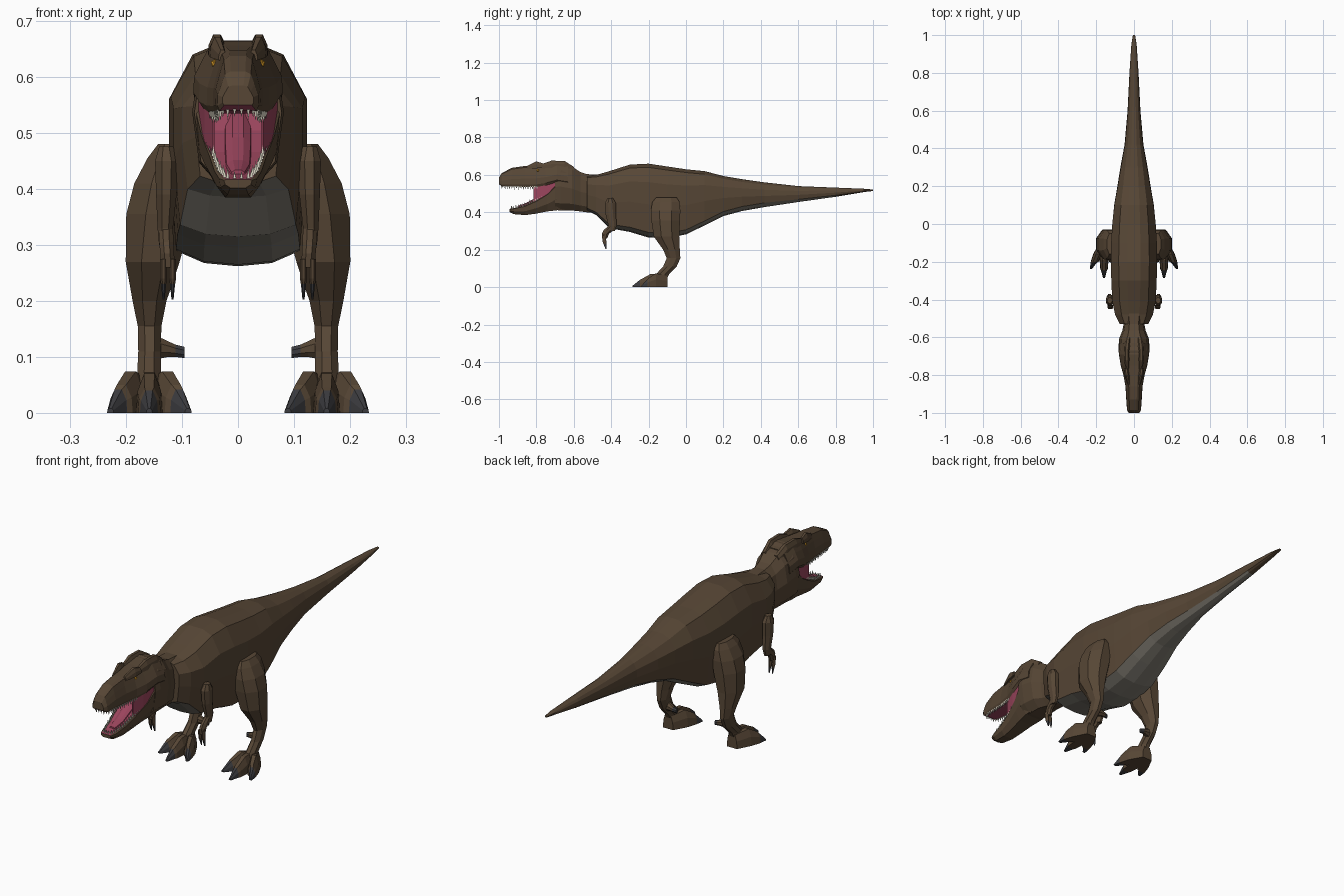
import bpy, bmesh, math
from mathutils import Vector


def material(name, rgb):
    m = bpy.data.materials.new(name)
    m.diffuse_color = (*rgb, 1)
    return m


HIDE = material("hide", (0.095, 0.062, 0.036))
BELLY = material("belly", (0.2, 0.185, 0.155))
PINK = material("mouth_pink", (0.33, 0.06, 0.11))
BONE = material("tooth", (0.6, 0.57, 0.47))
CLAW = material("claw", (0.045, 0.045, 0.05))
AMBER = material("eye", (0.7, 0.33, 0.02))


def finish(name, bm, mats, mirror):
    bmesh.ops.recalc_face_normals(bm, faces=bm.faces)
    me = bpy.data.meshes.new(name)
    bm.to_mesh(me)
    bm.free()
    for m in mats:
        me.materials.append(m)
    ob = bpy.data.objects.new(name, me)
    bpy.context.collection.objects.link(ob)
    if mirror:
        mod = ob.modifiers.new("mirror", "MIRROR")
        mod.use_mirror_merge = False
    return ob


def whole(half):
    """Closed section from its right half; u is -1..1, v is 0..1."""
    inner = [p for p in half if p[0] > 0]
    return half + [(-u, v) for u, v in reversed(inner)]


def loft(name, axis, rings, section, mats=(HIDE,), paint=lambda i, j: 0, mirror=False):
    """Skin rings (t, a0, a1, b0, b1); section is a list or a function of t."""
    bm = bmesh.new()
    loops = []
    for t, a0, a1, b0, b1 in rings:
        sec = section(t) if callable(section) else section
        ring = []
        for u, v in sec:
            a, b = a0 + (a1 - a0) * (u + 1) / 2, b0 + (b1 - b0) * v
            ring.append(bm.verts.new({"x": (t, a, b), "y": (a, t, b), "z": (a, b, t)}[axis]))
        loops.append(ring)
    n = len(loops[0])
    for i in range(len(loops) - 1):
        for j in range(n):
            k = (j + 1) % n
            f = bm.faces.new((loops[i][j], loops[i][k], loops[i + 1][k], loops[i + 1][j]))
            f.material_index = paint(i, j)
    bm.faces.new(loops[0])
    end = bm.faces.new(loops[-1])
    end.material_index = paint(len(loops) - 2, n // 2)
    return finish(name, bm, mats, mirror)


def sym(rings):
    """Rings (t, half width, low, high) centred on x = 0."""
    return [(t, -w, w, lo, hi) for t, w, lo, hi in rings]


OCT = [(0.5 * math.sqrt(2) * 1.3 * c, 0.5 + 0.5 * s) for c, s in
       [(math.cos(math.radians(22.5 + 45 * k)) * 1.08, math.sin(math.radians(22.5 + 45 * k)) * 1.08)
        for k in range(8)]]
TOE = whole([(1, 0), (0.9, 0.55), (0.4, 1)])

# Trunk and tail: boxy barrel section that blends into a rounder tail
BOXY = [(0, 0), (0.5, 0.015), (0.9, 0.07), (1, 0.45), (1, 0.75), (0.66, 0.95), (0.28, 1), (0, 1)]
ROUND = [(0, 0), (0.45, 0.04), (0.82, 0.17), (1, 0.45), (0.94, 0.7), (0.65, 0.9), (0.28, 0.99), (0, 1)]


def body_section(t):
    k = min(1, max(0, (t - 0.05) / 0.35))
    return whole([(p[0] + (q[0] - p[0]) * k, p[1] + (q[1] - p[1]) * k) for p, q in zip(BOXY, ROUND)])


trunk = sym([(-0.53, .075, .41, .595), (-.48, .1, .385, .6), (-.41, .115, .315, .62),
             (-.3, .12, .295, .655), (-.2, .123, .265, .66), (-.1, .121, .262, .645),
             (0, .115, .282, .63), (.1, .105, .33, .62), (.2, .088, .38, .594),
             (.3, .072, .407, .577), (.42, .05, .428, .56), (.6, .034, .455, .54),
             (.8, .024, .483, .532), (.95, .014, .508, .526), (1, .006, .514, .522)])
loft("body_and_tail", "y", trunk, body_section, (HIDE, BELLY),
     lambda i, j: int(j in (0, 1, 12, 13) and i < 12))

# Neck and back of the skull
NECK = whole([(0.45, 0), (0.85, 0.15), (1, 0.5), (0.85, 0.82), (0.45, 1)])
loft("neck", "y", sym([(-.44, .06, .4, .6), (-.53, .055, .4, .604), (-.565, .062, .405, .615),
                       (-.61, .08, .41, .645), (-.67, .082, .41, .665), (-.7, .078, .412, .66)]), NECK)

# Upper jaw with pink palate
SKULL = whole([(0.88, 0), (1, 0.12), (0.98, 0.4), (0.8, 0.68), (0.62, 0.93), (0.35, 1)])
loft("upper_jaw", "y", sym([(-1, .028, .55, .585), (-.985, .037, .54, .61), (-.93, .041, .538, .638),
                            (-.86, .045, .535, .648), (-.8, .056, .535, .652), (-.75, .07, .543, .656),
                            (-.69, .08, .56, .664), (-.63, .078, .55, .655)]),
     SKULL, (HIDE, PINK), lambda i, j: int(j == 11))

# Lower jaw with pink floor
JAW = whole([(0.55, 0), (0.92, 0.4), (1, 0.9), (0.84, 1)])
loft("lower_jaw", "y", sym([(-.945, .025, .402, .417), (-.92, .034, .39, .422), (-.86, .042, .385, .437),
                            (-.8, .051, .393, .466), (-.74, .065, .405, .505), (-.69, .077, .411, .56),
                            (-.63, .07, .415, .56)]),
     JAW, (HIDE, PINK), lambda i, j: int(j == 3))

# Cheek skin and tongue
BAR = [(1, 0), (1, 1), (-1, 1), (-1, 0)]
loft("cheek", "y", [(-.815, .041, .045, .455, .54), (-.76, .056, .06, .485, .55),
                    (-.69, .068, .072, .53, .57)], BAR, (PINK,), mirror=True)
loft("tongue", "y", sym([(-.9, .013, .425, .434), (-.85, .023, .437, .452), (-.78, .025, .47, .492),
                         (-.7, .025, .52, .545)]), TOE, (PINK,))

# Brow ridges and rear crests
loft("brow_ridge", "y", [(-.85, .02, .035, .63, .648), (-.8, .024, .05, .635, .672),
                         (-.765, .03, .053, .64, .662)], TOE, mirror=True)
loft("skull_crest", "y", [(-.77, .025, .045, .635, .658), (-.72, .022, .054, .635, .676),
                          (-.65, .02, .054, .635, .675), (-.6, .015, .045, .62, .643)], TOE, mirror=True)

# Eyes
bm = bmesh.new()
bmesh.ops.create_icosphere(bm, subdivisions=1, radius=0.008)
bmesh.ops.translate(bm, verts=bm.verts, vec=(0.041, -0.793, 0.624))
finish("eye", bm, (AMBER,), True)


# Teeth: cones spaced along the jaw rims
def teeth(name, path, length, count):
    bm = bmesh.new()
    pts = [Vector(p) for p in path]
    total = sum((b - a).length for a, b in zip(pts, pts[1:]))
    for k in range(count):
        d = total * (k + 0.5) / count
        for a, b in zip(pts, pts[1:]):
            seg = (b - a).length
            if d <= seg:
                break
            d -= seg
        p = a.lerp(b, d / seg)
        size = length * (1.1 if k % 2 else 0.85)
        base = [bm.verts.new(p + Vector((.0045 * math.cos(q), .0055 * math.sin(q), 0)))
                for q in (0.8, 2.37, 3.94, 5.5)]
        tip = bm.verts.new(p + Vector((0, 0, size)))
        bm.faces.new(base)
        for i in range(4):
            bm.faces.new((base[i], base[(i + 1) % 4], tip))
    finish(name, bm, (BONE,), True)


teeth("upper_teeth", [(0, -.986, .545), (.025, -.984, .545), (.034, -.96, .542), (.04, -.86, .539),
                      (.05, -.79, .54)], -.02, 18)
teeth("lower_teeth", [(0, -.936, .416), (.022, -.93, .418), (.035, -.87, .433), (.047, -.8, .465),
                      (.055, -.765, .485)], .019, 16)

# Legs: thigh, shin and ankle in one skin
loft("leg", "z", [(.48, .1, .145, -.16, -.05), (.455, .085, .165, -.18, -.035),
                  (.41, .075, .19, -.188, -.03), (.355, .075, .205, -.185, -.032),
                  (.27, .1, .205, -.172, -.036), (.2, .125, .191, -.122, -.033),
                  (.155, .135, .181, -.103, -.03), (.11, .136, .18, -.122, -.05),
                  (.07, .136, .182, -.16, -.09), (0, .13, .19, -.18, -.125)], OCT, mirror=True)

# Toes with dark claws
TOES = {
    "outer_toe": [(-.1, .15, .185, 0, .06), (-.16, .168, .216, 0, .074), (-.2, .188, .229, 0, .05),
                  (-.206, .198, .23, 0, .042), (-.238, .222, .234, 0, .008)],
    "middle_toe": [(-.11, .135, .18, 0, .075), (-.19, .135, .182, 0, .07), (-.235, .138, .179, 0, .045),
                   (-.245, .143, .175, 0, .04), (-.285, .153, .164, 0, .008)],
    "inner_toe": [(-.1, .135, .17, 0, .06), (-.16, .102, .15, 0, .074), (-.2, .09, .131, 0, .05),
                  (-.206, .089, .121, 0, .042), (-.238, .083, .095, 0, .008)],
}
for name, rings in TOES.items():
    loft(name, "y", rings, TOE, (HIDE, CLAW), lambda i, j: int(i == 3), True)
loft("dew_claw", "x", [(.15, -.1, -.06, .095, .14), (.125, -.09, -.06, .1, .128),
                       (.112, -.085, -.06, .1, .122), (.096, -.078, -.066, .098, .118)],
     OCT, (HIDE, CLAW), lambda i, j: int(i == 2), True)

# Small arms with two clawed fingers
loft("upper_arm", "z", [(.476, .115, .142, -.42, -.39), (.45, .105, .15, -.434, -.375),
                        (.39, .108, .148, -.43, -.375), (.33, .115, .145, -.415, -.37),
                        (.3, .118, .142, -.412, -.38)], OCT, mirror=True)
loft("forearm", "z", [(.33, .115, .143, -.412, -.372), (.305, .114, .142, -.44, -.385),
                      (.285, .113, .14, -.45, -.412), (.26, .112, .138, -.447, -.422)], OCT, mirror=True)
for name, x in (("inner_finger", .117), ("outer_finger", .133)):
    loft(name, "z", [(.275, x - .007, x + .007, -.45, -.43), (.24, x - .007, x + .007, -.445, -.425),
                     (.23, x - .005, x + .005, -.441, -.425), (.203, x - .002, x + .002, -.43, -.425)],
         OCT, (HIDE, CLAW), lambda i, j: int(i == 2), True)
